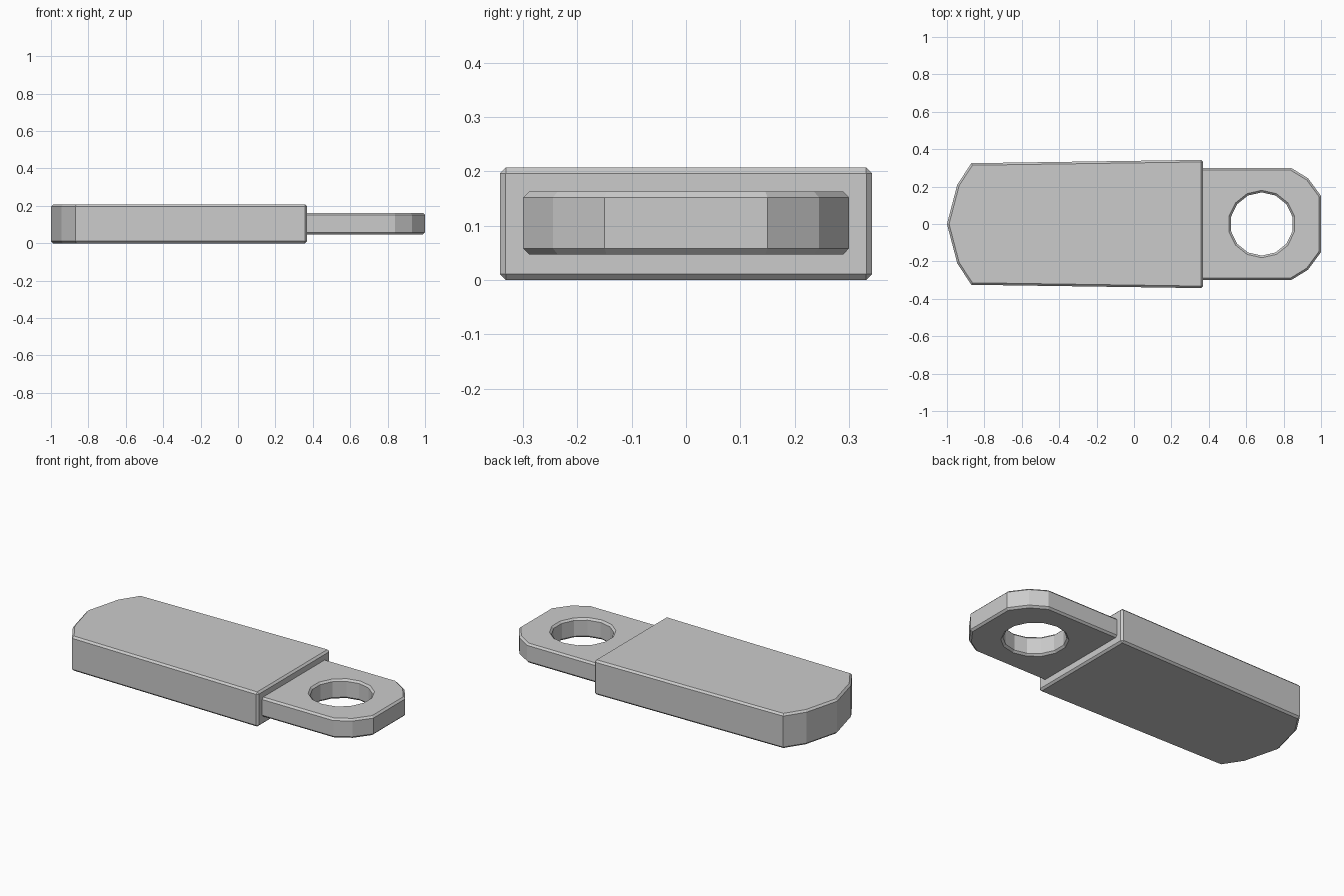
import bpy, bmesh
from math import cos, sin, pi, radians

if "Cube" in bpy.data.objects:
    bpy.data.objects.remove(bpy.data.objects["Cube"])


def prism(name, outline, z0, z1):
    """Extrude a closed xy outline between two heights."""
    bm = bmesh.new()
    face = bm.faces.new([bm.verts.new((x, y, z0)) for x, y in outline])
    ext = bmesh.ops.extrude_face_region(bm, geom=[face])["geom"]
    top = [v for v in ext if isinstance(v, bmesh.types.BMVert)]
    bmesh.ops.translate(bm, verts=top, vec=(0, 0, z1 - z0))
    bmesh.ops.recalc_face_normals(bm, faces=bm.faces[:])
    mesh = bpy.data.meshes.new(name)
    bm.to_mesh(mesh)
    bm.free()
    obj = bpy.data.objects.new(name, mesh)
    bpy.context.collection.objects.link(obj)
    return obj


def mirrored(half):
    """Complete an outline from its +y half."""
    return half + [(x, -y) for x, y in reversed(half) if y > 0]


def chamfer(obj, width):
    mod = obj.modifiers.new("chamfer", "BEVEL")
    mod.width = width
    mod.segments = 1
    mod.limit_method = 'ANGLE'
    mod.angle_limit = radians(65)


# Main body: slightly tapered slab with a faceted rounded end
body = prism("body", mirrored([(-1, 0), (-0.945, 0.21), (-0.87, 0.325),
                               (0.37, 0.343)]), 0, 0.207)
chamfer(body, 0.011)

# Thin tab with clipped corners
tab = prism("ring_tab", mirrored([(0.355, 0.3), (0.84, 0.3), (0.93, 0.245),
                                  (1.0, 0.15)]), 0.047, 0.163)

# Round hole through the tab, 14 sides with a vertex at +y
hole = prism("hole_cutter",
             [(0.683 + 0.169 * cos(pi / 2 + 2 * pi * i / 14),
               0.169 * sin(pi / 2 + 2 * pi * i / 14)) for i in range(14)],
             -0.1, 0.3)
hole.hide_render = True
hole.hide_viewport = True
cut = tab.modifiers.new("hole", "BOOLEAN")
cut.operation = 'DIFFERENCE'
cut.solver = 'EXACT'
cut.object = hole
chamfer(tab, 0.011)
